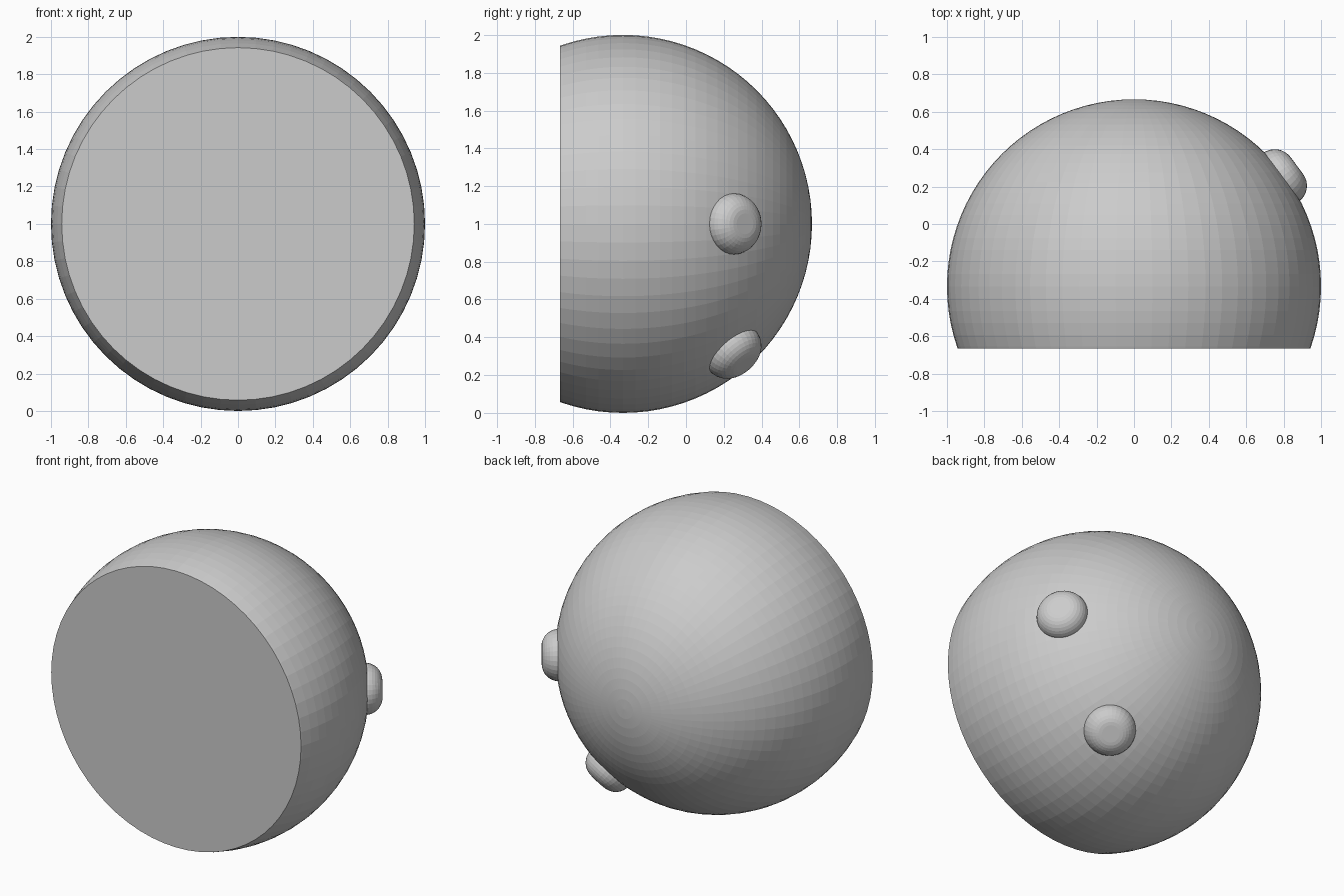
import bpy, bmesh
from math import radians, sin, cos, pi
from mathutils import Matrix, Vector

if "Cube" in bpy.data.objects:
    bpy.data.objects.remove(bpy.data.objects["Cube"])

CENTRE = Vector((0, -1 / 3, 1))
CUT_Y = -2 / 3


def finish(bm, name):
    bmesh.ops.recalc_face_normals(bm, faces=bm.faces)
    mesh = bpy.data.meshes.new(name)
    bm.to_mesh(mesh)
    bm.free()
    obj = bpy.data.objects.new(name, mesh)
    bpy.context.collection.objects.link(obj)
    return obj


# Main body: sphere with its pole along y, sliced flat and capped at the front
bm = bmesh.new()
bmesh.ops.create_uvsphere(
    bm, u_segments=64, v_segments=48, radius=1,
    matrix=Matrix.Translation(CENTRE) @ Matrix.Rotation(pi / 2, 4, 'X'))
cut = bmesh.ops.bisect_plane(
    bm, geom=bm.verts[:] + bm.edges[:] + bm.faces[:],
    plane_co=(0, CUT_Y, 0), plane_no=(0, -1, 0), clear_outer=True)
rim = [e for e in cut['geom_cut'] if isinstance(e, bmesh.types.BMEdge)]
bmesh.ops.contextual_create(bm, geom=rim)
finish(bm, "cut_sphere_body")


# Buttons: rounded discs with a flat top, half sunk into the body
def button(name, turn, flat=0.055, edge=0.107, lat=36.55, height=0.977, steps=16):
    bm = bmesh.new()
    profile = [(0, edge)]
    profile += [(flat + edge * sin(pi * i / steps), edge * cos(pi * i / steps))
                for i in range(steps + 1)]
    profile += [(0, -edge)]
    verts = [bm.verts.new((r, 0, z)) for r, z in profile]
    edges = [bm.edges.new(pair) for pair in zip(verts, verts[1:])]
    bmesh.ops.spin(bm, geom=verts + edges, cent=(0, 0, 0), axis=(0, 0, 1),
                   angle=2 * pi, steps=32)
    bmesh.ops.remove_doubles(bm, verts=bm.verts, dist=1e-5)
    a, t = radians(lat), radians(turn)
    normal = Vector((cos(a) * cos(t), sin(a), -cos(a) * sin(t)))
    bm.transform(Matrix.Translation(CENTRE + normal * height)
                 @ normal.to_track_quat('Z', 'Y').to_matrix().to_4x4())
    finish(bm, name)


button("side_button", 0)
button("lower_button", 59)
